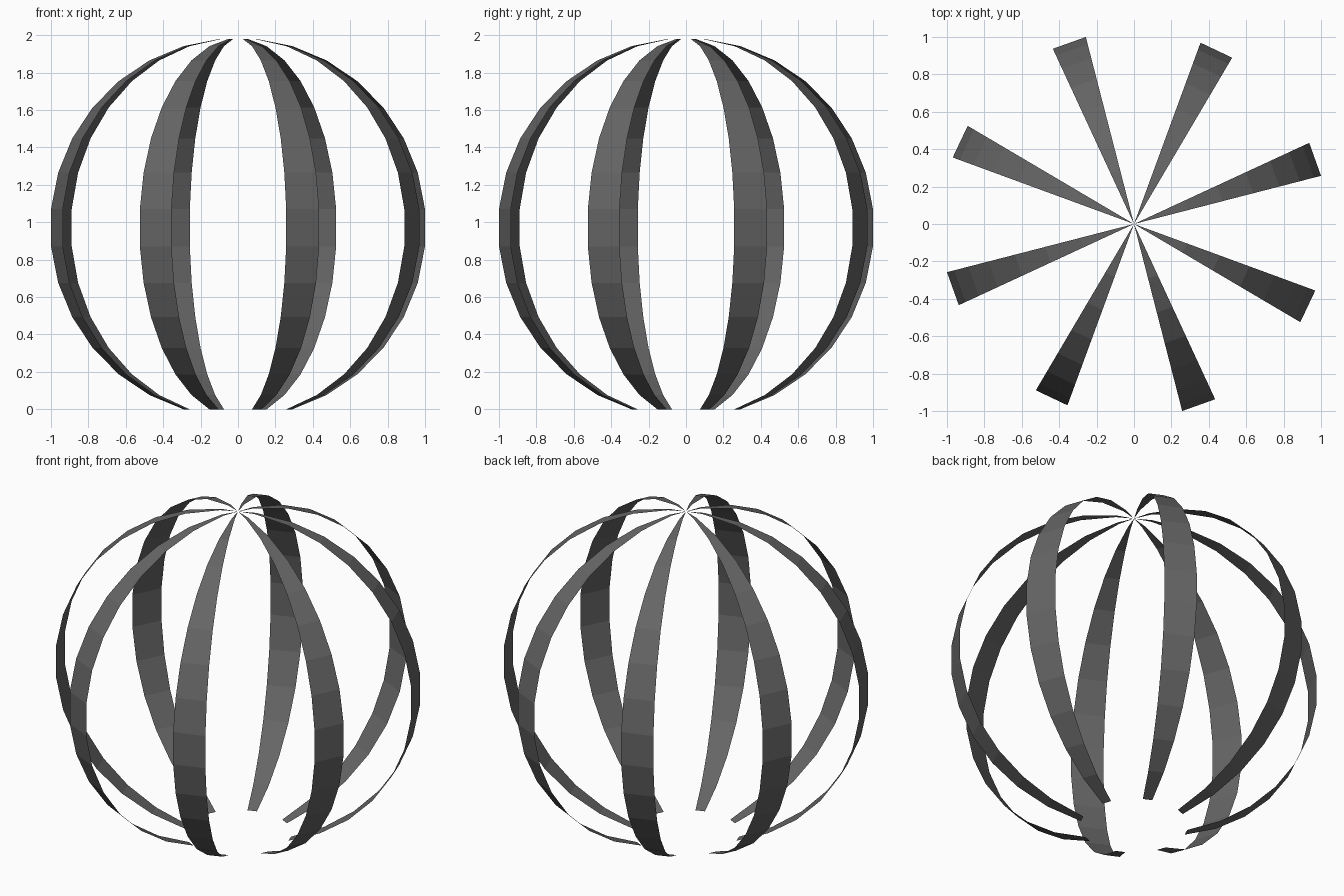
import bpy
import bmesh
from math import sin, cos, pi, radians

cube = bpy.data.objects.get("Cube")
if cube:
    bpy.data.objects.remove(cube, do_unlink=True)

RIBS = 8
STEP = pi / 16                          # latitude step of the arc
RADIUS, HALF_HEIGHT, CENTRE_Z = 1.0375, 1.0143, 0.9706
START, END = radians(14.45), radians(24.85)

# Dark grey finish shared by all ribs
grey = bpy.data.materials.new("dark_grey")
grey.use_nodes = True
colour = (0.13, 0.13, 0.13, 1)
grey.diffuse_color = colour
bsdf = next(n for n in grey.node_tree.nodes if n.type == "BSDF_PRINCIPLED")
bsdf.inputs["Base Color"].default_value = colour


def arc_profile():
    """Radius and height along one rib, from the top ring to the open base."""
    angles = [STEP * (i + 0.5) for i in range(15)]
    return [(RADIUS * sin(a), max(0, CENTRE_Z + HALF_HEIGHT * cos(a))) for a in angles]


def make_rib(name, turn):
    """A one-panel-wide curved strip tapering to a point at the top."""
    bm = bmesh.new()
    profile = arc_profile()
    tip = bm.verts.new((0, 0, profile[0][1]))
    rows = [[bm.verts.new((r * cos(a + turn), r * sin(a + turn), z))
             for a in (START, END)] for r, z in profile]
    bm.faces.new((tip, *rows[0]))
    for upper, lower in zip(rows, rows[1:]):
        bm.faces.new((upper[0], lower[0], lower[1], upper[1]))
    mesh = bpy.data.meshes.new(name)
    bm.to_mesh(mesh)
    bm.free()
    mesh.materials.append(grey)
    rib = bpy.data.objects.new(name, mesh)
    bpy.context.collection.objects.link(rib)


# Ring of evenly spaced ribs
for i in range(RIBS):
    make_rib(f"cage_rib_{i + 1}", 2 * pi * i / RIBS)
